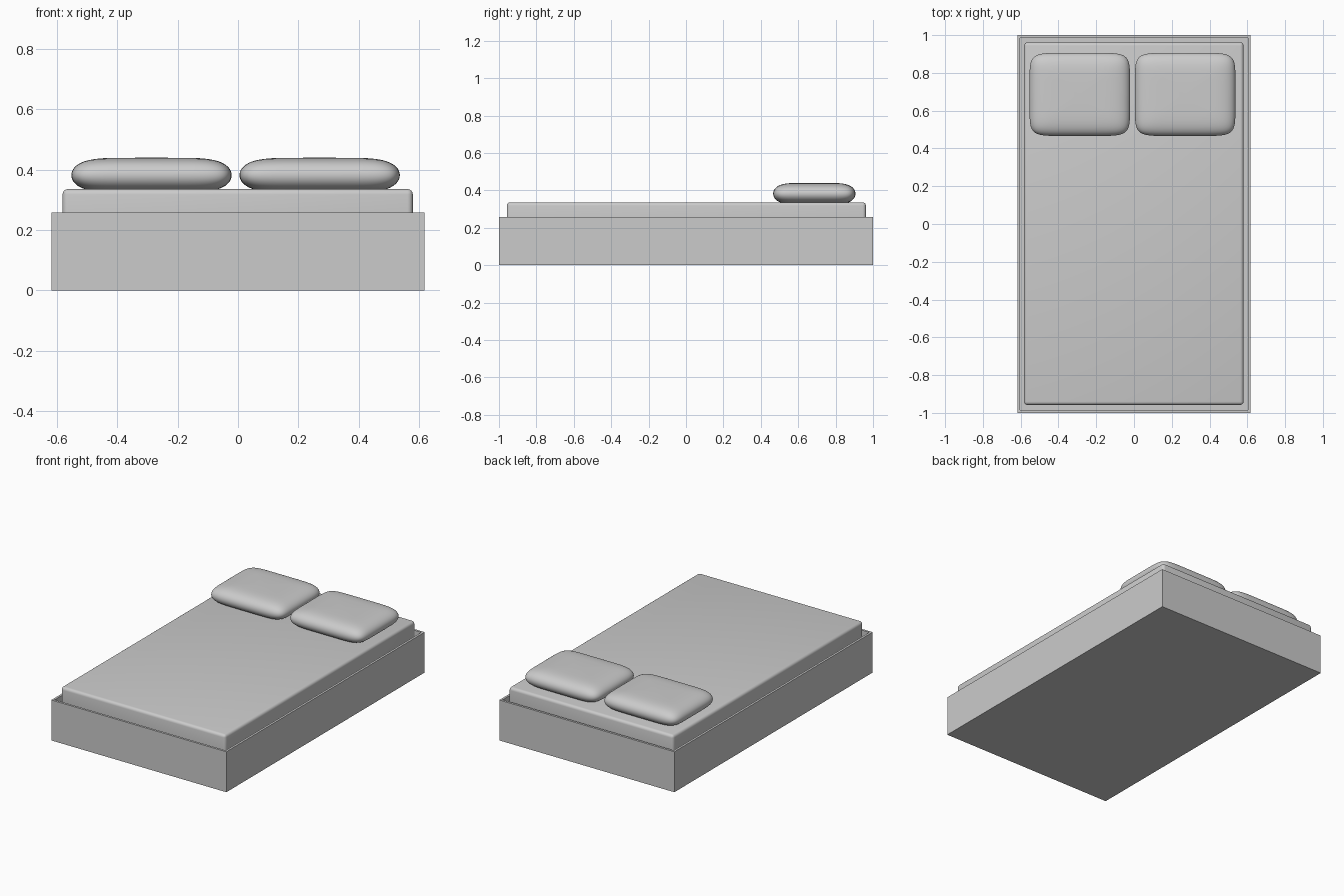
import bpy, bmesh, math

if "Cube" in bpy.data.objects:
    bpy.data.objects.remove(bpy.data.objects["Cube"])


def new_object(name, bm):
    bmesh.ops.recalc_face_normals(bm, faces=bm.faces)
    mesh = bpy.data.meshes.new(name)
    bm.to_mesh(mesh)
    bm.free()
    obj = bpy.data.objects.new(name, mesh)
    bpy.context.collection.objects.link(obj)
    return obj


def box(size, center):
    bm = bmesh.new()
    bmesh.ops.create_cube(bm, size=1)
    for v in bm.verts:
        v.co = [v.co[i] * size[i] + center[i] for i in range(3)]
    return bm


def smooth(obj, angle):
    bpy.ops.object.select_all(action='DESELECT')
    obj.select_set(True)
    bpy.context.view_layer.objects.active = obj
    bpy.ops.object.shade_smooth_by_angle(angle=math.radians(angle))


def spow(x, e):
    return math.copysign(abs(x) ** e, x)


# Bed frame: open tray with a thin rim
bm = box((1.236, 2.0, 0.258), (0, 0, 0.129))
top = [f for f in bm.faces if f.normal.z > 0.9]
bmesh.ops.inset_region(bm, faces=top, thickness=0.02)
floor = bmesh.ops.extrude_face_region(bm, geom=top)
bmesh.ops.delete(bm, geom=top, context='FACES')
for v in floor["geom"]:
    if isinstance(v, bmesh.types.BMVert):
        v.co.z = 0.14
new_object("bed_frame", bm)

# Mattress with softened edges
bm = box((1.162, 1.92, 0.195), (-0.001, 0.002, 0.2385))
bmesh.ops.bevel(bm, geom=bm.edges[:], offset=0.018, segments=4,
                profile=0.5, affect='EDGES')
smooth(new_object("mattress", bm), 40)


# Pillows: lofted rounded-rectangle rings with a cushion profile
def pillow(name, center, half, rings=24, sides=96):
    bm = bmesh.new()
    loops = []
    for i in range(1, rings):
        phi = math.pi * (i / rings - 0.5)
        r = math.cos(phi) ** (2 / 5.5)
        z = center[2] + half[2] * math.sin(phi)
        loops.append([bm.verts.new((
            center[0] + half[0] * r * spow(math.cos(2 * math.pi * j / sides), 2 / 7),
            center[1] + half[1] * r * spow(math.sin(2 * math.pi * j / sides), 2 / 7),
            z)) for j in range(sides)])
    for a, b in zip(loops, loops[1:]):
        for j in range(sides):
            k = (j + 1) % sides
            bm.faces.new((a[j], a[k], b[k], b[j]))
    for loop, s in ((loops[0], -1), (loops[-1], 1)):
        tip = bm.verts.new((center[0], center[1], center[2] + s * half[2]))
        for j in range(sides):
            bm.faces.new((loop[j], loop[(j + 1) % sides], tip))
    smooth(new_object(name, bm), 60)


for name, x in (("left_pillow", -0.287), ("right_pillow", 0.271)):
    pillow(name, (x, 0.686, 0.382), (0.266, 0.22, 0.058))
